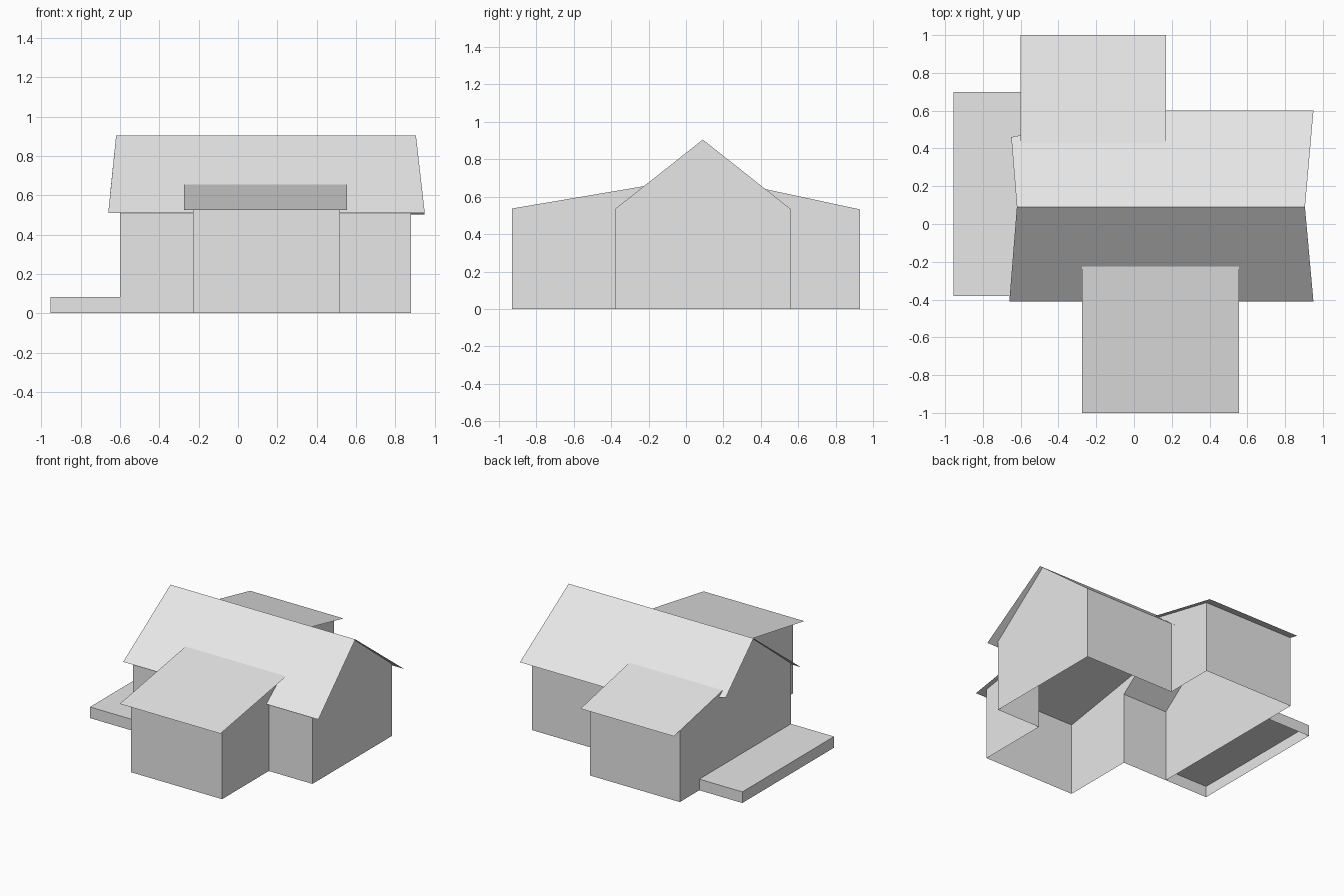
import bpy
import bmesh
from mathutils import Vector

old = bpy.data.objects.get("Cube")
if old:
    bpy.data.objects.remove(old, do_unlink=True)

grey = bpy.data.materials.new("plain_grey")
grey.use_nodes = True
grey.diffuse_color = (0.8, 0.8, 0.8, 1)
grey.node_tree.nodes["Principled BSDF"].inputs["Base Color"].default_value = (0.8, 0.8, 0.8, 1)


def build(name, faces):
    """Make one object from (polygon, outward direction) pairs."""
    bm = bmesh.new()
    for pts, out in faces:
        f = bm.faces.new([bm.verts.new(p) for p in pts])
        f.normal_update()
        if f.normal.dot(Vector(out)) < 0:
            f.normal_flip()
    bmesh.ops.remove_doubles(bm, verts=bm.verts, dist=0.0005)
    mesh = bpy.data.meshes.new(name)
    bm.to_mesh(mesh)
    bm.free()
    mesh.materials.append(grey)
    obj = bpy.data.objects.new(name, mesh)
    bpy.context.collection.objects.link(obj)
    return obj


# Plan lines shared by the walls and roofs
L, R = -0.6, 0.88            # main block sides
F, B = -0.38, 0.56           # main block front and back
FL, FR = -0.23, 0.52         # front wing sides
BR = 0.14                    # back wing inner side
END = 0.93                   # outer wall of both wings
RIDGE, TOP = 0.09, 0.905
JF, JB = -0.225, 0.425       # where the wing roofs meet the main roof
UP = (0, 0, 1)


# Roof heights as functions of depth
def main_z(y):
    return TOP - 0.79 * abs(y - RIDGE)


def front_z(y):
    return 0.525 + (main_z(JF) - 0.525) * (y + 1) / (JF + 1)


def back_z(y):
    return 0.517 + (main_z(JB) - 0.517) * (1 - y) / (1 - JB)


def side_wall(x, profile, out):
    return [(x, y, z) for y, z in profile], (out, 0, 0)


def end_wall(x0, x1, y, z, out):
    return [(x0, y, 0), (x1, y, 0), (x1, y, z), (x0, y, z)], (0, out, 0)


def sheet(plan, height):
    return [(x, y, height(y)) for x, y in plan], UP


# Main walls: gables, with the left one running on into the back wing
build("main_walls", [
    side_wall(R, [(F, 0), (B, 0), (B, main_z(B)), (RIDGE, TOP), (F, main_z(F))], 1),
    side_wall(L, [(F, 0), (END, 0), (END, back_z(END)), (JB, main_z(JB)),
                  (RIDGE, TOP), (F, main_z(F))], -1),
    end_wall(L, FL, F, main_z(F), -1),
    end_wall(FR, R, F, main_z(F), -1),
    end_wall(BR, R, B, main_z(B), 1),
])

# Wing walls, open towards the main block
front_side = [(-END, 0), (F, 0), (F, main_z(F)), (JF, main_z(JF)), (-END, front_z(-END))]
build("front_wing_walls", [
    side_wall(FL, front_side, -1),
    side_wall(FR, front_side, 1),
    end_wall(FL, FR, -END, front_z(-END), -1),
])
build("back_wing_walls", [
    side_wall(BR, [(END, 0), (B, 0), (B, main_z(B)), (JB, main_z(JB)), (END, back_z(END))], 1),
    end_wall(L, BR, END, back_z(END), 1),
])

# Main roof: thin slopes, notched where the wings join
build("main_roof", [
    sheet([(-0.62, RIDGE), (0.905, RIDGE), (0.95, -0.41), (FR, -0.41), (FR, JF),
           (FL, JF), (FL, -0.41), (-0.66, -0.41)], main_z),
    sheet([(-0.62, RIDGE), (0.905, RIDGE), (0.95, 0.6), (BR, 0.6), (BR, JB),
           (L, JB), (L, 0.47), (-0.65, 0.46)], main_z),
])

# Lean-to wing roofs
build("front_wing_roof", [
    sheet([(-0.275, -1), (0.555, -1), (0.555, JF), (-0.275, JF)], front_z)])
build("back_wing_roof", [
    sheet([(L, JB), (0.17, JB), (0.17, 1), (L, 1)], back_z)])

# Low side terrace, open underneath
px, py0, py1, pz = -0.955, F, 0.7, 0.083
build("side_terrace", [
    sheet([(px, py0), (L, py0), (L, py1), (px, py1)], lambda y: pz),
    side_wall(px, [(py0, 0), (py1, 0), (py1, pz), (py0, pz)], -1),
    end_wall(px, L, py0, pz, -1),
    end_wall(px, L, py1, pz, 1),
])
